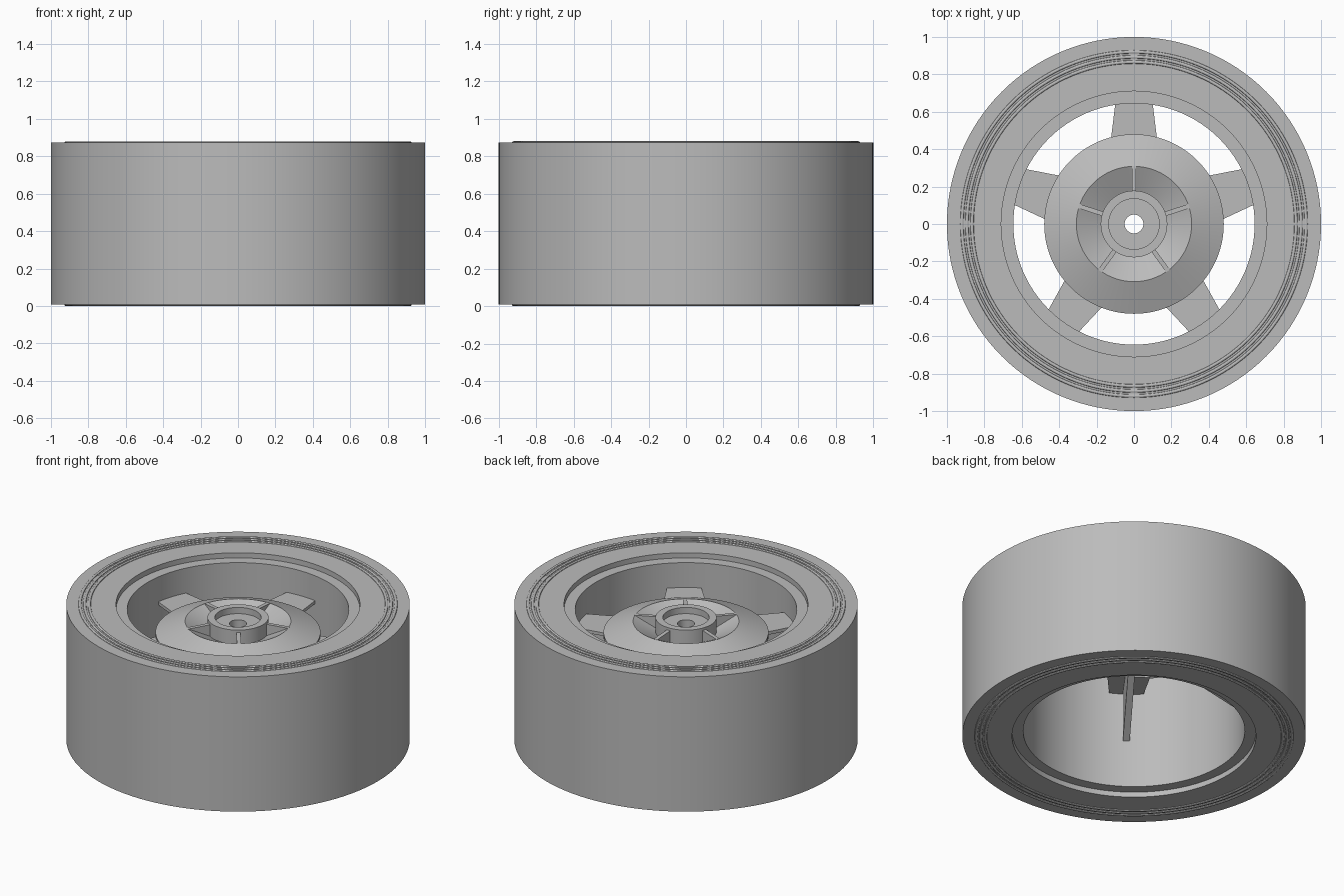
import bpy, bmesh, math
from mathutils import Matrix, Vector

old = bpy.data.objects.get("Cube")
if old:
    bpy.data.objects.remove(old, do_unlink=True)

grey = bpy.data.materials.new("plain_grey")
grey.use_nodes = True
COLOUR = (0.5, 0.5, 0.5, 1)
grey.diffuse_color = COLOUR
grey.node_tree.nodes["Principled BSDF"].inputs["Base Color"].default_value = COLOUR

HEIGHT = 0.88
MID = HEIGHT / 2


def finish(name, bm, smooth=True):
    """Turn a bmesh into a shaded, coloured object."""
    bmesh.ops.recalc_face_normals(bm, faces=bm.faces)
    mesh = bpy.data.meshes.new(name)
    bm.to_mesh(mesh)
    bm.free()
    mesh.materials.append(grey)
    obj = bpy.data.objects.new(name, mesh)
    bpy.context.collection.objects.link(obj)
    if smooth:
        bpy.ops.object.select_all(action='DESELECT')
        obj.select_set(True)
        bpy.context.view_layer.objects.active = obj
        bpy.ops.object.shade_smooth_by_angle(angle=math.radians(30))
    return obj


def lathe(name, profile, sides=128):
    """Spin a closed (radius, height) profile around z."""
    bm = bmesh.new()
    rings = []
    for i in range(sides):
        a = 2 * math.pi * i / sides
        rings.append([bm.verts.new((r * math.cos(a), r * math.sin(a), z)) for r, z in profile])
    n = len(profile)
    for i in range(sides):
        here, there = rings[i], rings[(i + 1) % sides]
        for j in range(n):
            k = (j + 1) % n
            bm.faces.new((here[j], there[j], there[k], here[k]))
    return finish(name, bm)


def five_prisms(name, points, push):
    """Extrude a polygon by a vector and repeat it five times around z."""
    bm = bmesh.new()
    for i in range(5):
        turn = Matrix.Rotation(math.radians(90 + 72 * i), 3, 'Z')
        face = bm.faces.new([bm.verts.new(turn @ Vector(p)) for p in points])
        out = bmesh.ops.extrude_face_region(bm, geom=[face], use_keep_orig=True)
        verts = [g for g in out["geom"] if isinstance(g, bmesh.types.BMVert)]
        bmesh.ops.translate(bm, verts=verts, vec=turn @ Vector(push))
    return finish(name, bm, smooth=False)


def radial_plates(name, outline, thick):
    five_prisms(name, [(r, -thick / 2, z) for r, z in outline], (0, thick, 0))


# Tyre and rim barrel, same on both sides, with three rounded sidewall beads
FACE = 0.873
upper = [(1.0, FACE)]
for bead in (0.92, 0.893, 0.866):
    for step in range(7):
        a = math.pi * step / 6
        upper.append((bead + 0.009 * math.cos(a), FACE + (HEIGHT - FACE) * math.sin(a)))
upper += [(0.71, FACE), (0.71, 0.84), (0.645, 0.84)]
lower = [(r, 2 * MID - z) for r, z in reversed(upper)]
lathe("wheel_barrel", upper + lower)

# Hub: bearing seat, pocket bowl and outer cone, with a bore through it
lathe("hub", [(0.05, 0.75), (0.135, 0.75), (0.135, 0.79), (0.178, 0.79),
              (0.178, 0.70), (0.308, 0.765), (0.48, 0.695), (0.48, 0.665),
              (0.308, 0.735), (0.178, 0.67), (0.178, 0.56), (0.05, 0.56)])

# Thin ribs across the hub pockets
radial_plates("hub_ribs", [(0.16, 0.69), (0.31, 0.74), (0.31, 0.766), (0.16, 0.775)], 0.024)

# Flat spokes, narrower towards the barrel
five_prisms("spokes", [(0.44, -0.125, 0.66), (0.66, -0.098, 0.66),
                       (0.66, 0.098, 0.66), (0.44, 0.125, 0.66)], (0, 0, 0.02))

# Upright gussets under the spokes
radial_plates("spoke_gussets", [(0.16, 0.57), (0.655, 0.34), (0.655, 0.665), (0.16, 0.665)], 0.04)
